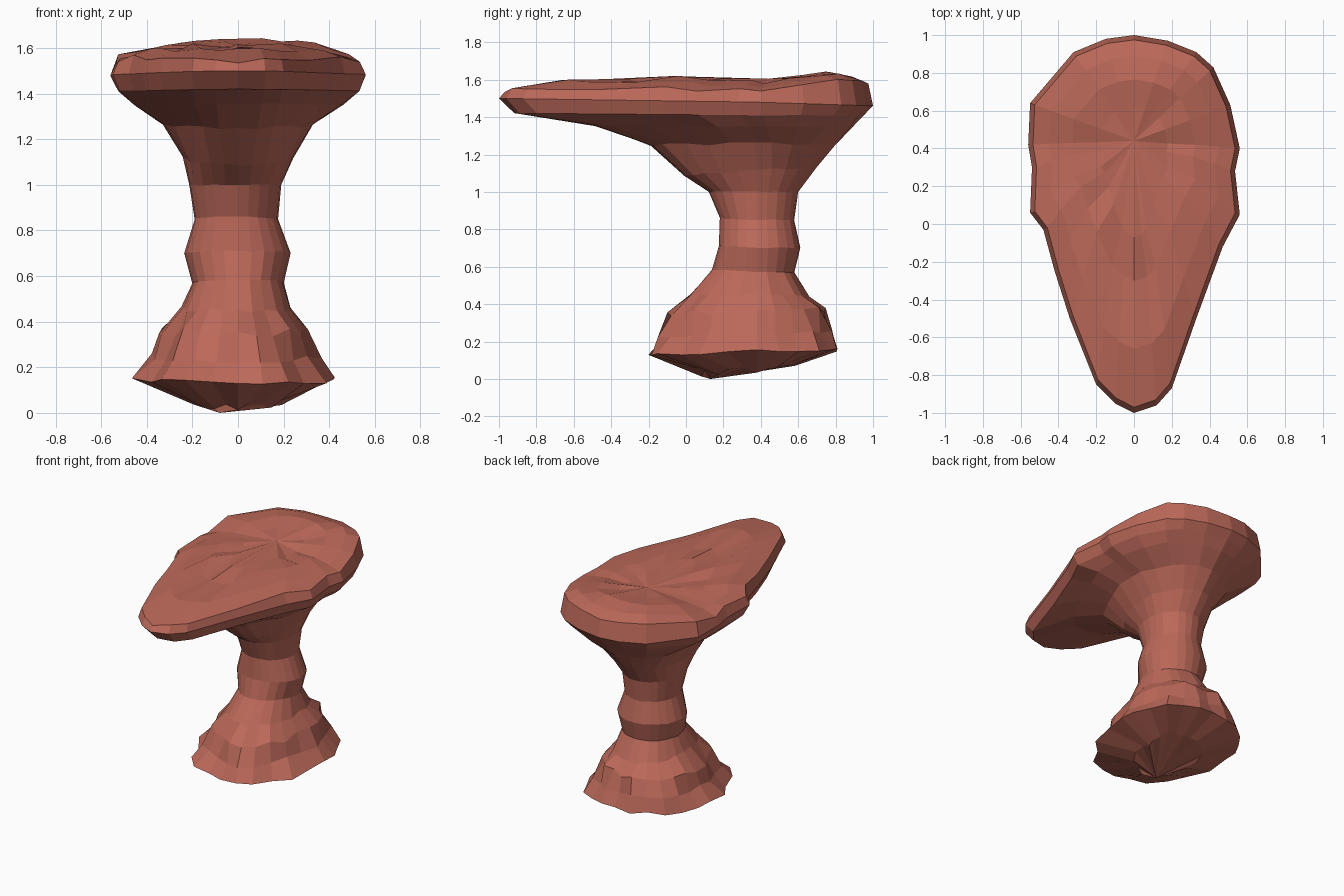
import bpy, bmesh, math, random

if "Cube" in bpy.data.objects:
    bpy.data.objects.remove(bpy.data.objects["Cube"])

random.seed(4)
N, CY = 24, 0.38

# Plan outline of the cap, clockwise from the back
OUTLINE = [(0, 1), (.18, .97), (.33, .91), (.42, .83), (.51, .63), (.56, .40), (.535, .28),
           (.56, .05), (.47, -.12), (.33, -.5), (.2, -.87), (.12, -.96), (0, -1),
           (-.1, -.95), (-.2, -.85), (-.34, -.5), (-.42, -.25), (-.48, -.03), (-.55, .06),
           (-.54, .3), (-.56, .42), (-.55, .64), (-.32, .91), (-.15, .98)]
# Height of the cap's upper surface along y
CREST = [(-1, 1.54), (-.9, 1.57), (-.63, 1.60), (-.42, 1.58), (-.05, 1.62), (.42, 1.605),
         (.78, 1.65), (.97, 1.6), (1.1, 1.58)]


def crest(x, y):
    for (y0, z0), (y1, z1) in zip(CREST, CREST[1:]):
        if y <= y1:
            return z0 + (z1 - z0) * (y - y0) / (y1 - y0) - 0.2 * x * x
    return CREST[-1][1]


def ring(xl, xr, yf, yb, zf, zs, zb, w=0.0, rough=0.0):
    """Ring of N points: extents, heights at front/side/back, blend to cap outline."""
    pts = []
    for i in range(N):
        a = 2 * math.pi * i / N
        ox, oy = OUTLINE[i]
        s, c = math.sin(a), math.cos(a)
        nx = s + (ox / .56 - s) * w
        oc = (oy - CY) / (1 - CY if oy > CY else 1 + CY)
        ny = c + (oc - c) * w
        r = 1 + random.uniform(-rough, rough)
        x = nx * (xr if nx > 0 else xl) * r
        y = CY + ny * (yb - CY if ny > 0 else CY - yf) * r
        z = zs + ((zb if ny > 0 else zf) - zs) * abs(ny) + random.uniform(-rough, rough) * .25
        pts.append((x, y, z))
    return pts


def top_ring(k, front, lift=0.0):
    """Ring on the upper face, shrunk towards the fan centre."""
    pts = []
    for x, y in OUTLINE:
        px = x * k
        py = .44 + (y - .44) * (k if y > .44 else (.44 - front) / 1.44)
        pts.append((px, py, crest(px, py) + lift + random.uniform(-.012, .012)))
    return pts


rings = [
    # underside and flared foot
    ring(.20, .20, .10, .58, .03, .05, .09, 0, .08),
    ring(.46, .43, -.22, .83, .13, .15, .16, 0, .05),
    ring(.39, .36, -.14, .78, .22, .25, .26, 0, .06),
    ring(.33, .30, -.07, .74, .35, .36, .37, 0, .07),
    ring(.25, .235, .02, .66, .45, .46, .44, 0, .04),
    # neck
    ring(.20, .20, .14, .58, .585, .57, .57, 0, .01),
    ring(.235, .23, .175, .61, .71, .70, .70, 0, .01),
    ring(.19, .175, .18, .58, .86, .85, .85, 0, .01),
    ring(.215, .19, .12, .60, 1.00, 1.0, 1.0, 0, .01),
    ring(.24, .24, -.01, .69, 1.09, 1.12, 1.13, 0, .02),
    # underside of the cap
    ring(.34, .34, -.19, .79, 1.25, 1.26, 1.25, .3, .03),
    ring(.47, .46, -.50, .89, 1.355, 1.35, 1.35, .7, .02),
    ring(.53, .53, -.92, .95, 1.42, 1.41, 1.41, .95, .01),
    # rim and upper face
    ring(.56, .56, -1.0, 1.0, 1.50, 1.48, 1.46, 1, 0),
    top_ring(.955, -.97, -.01),
    top_ring(.80, -.66),
    top_ring(.58, -.30),
    top_ring(.32, -.07, -.01),
]

bm = bmesh.new()
loops = [[bm.verts.new(p) for p in r] for r in rings]
for lo, hi in zip(loops, loops[1:]):
    for i in range(N):
        j = (i + 1) % N
        bm.faces.new((lo[i], lo[j], hi[j], hi[i]))
# Fans closing the bottom and the top
for loop, tip in ((loops[0], (-.08, .13, 0)), (loops[-1], (0, .44, 1.605))):
    v = bm.verts.new(tip)
    for i in range(N):
        bm.faces.new((loop[i], loop[(i + 1) % N], v))
bmesh.ops.recalc_face_normals(bm, faces=bm.faces)

mesh = bpy.data.meshes.new("mushroom_rock")
bm.to_mesh(mesh)
bm.free()
rock = bpy.data.objects.new("mushroom_rock", mesh)
bpy.context.collection.objects.link(rock)

mat = bpy.data.materials.new("red_sandstone")
mat.diffuse_color = (0.50, 0.14, 0.10, 1)
mat.use_nodes = True
mat.node_tree.nodes["Principled BSDF"].inputs["Base Color"].default_value = mat.diffuse_color
mesh.materials.append(mat)
